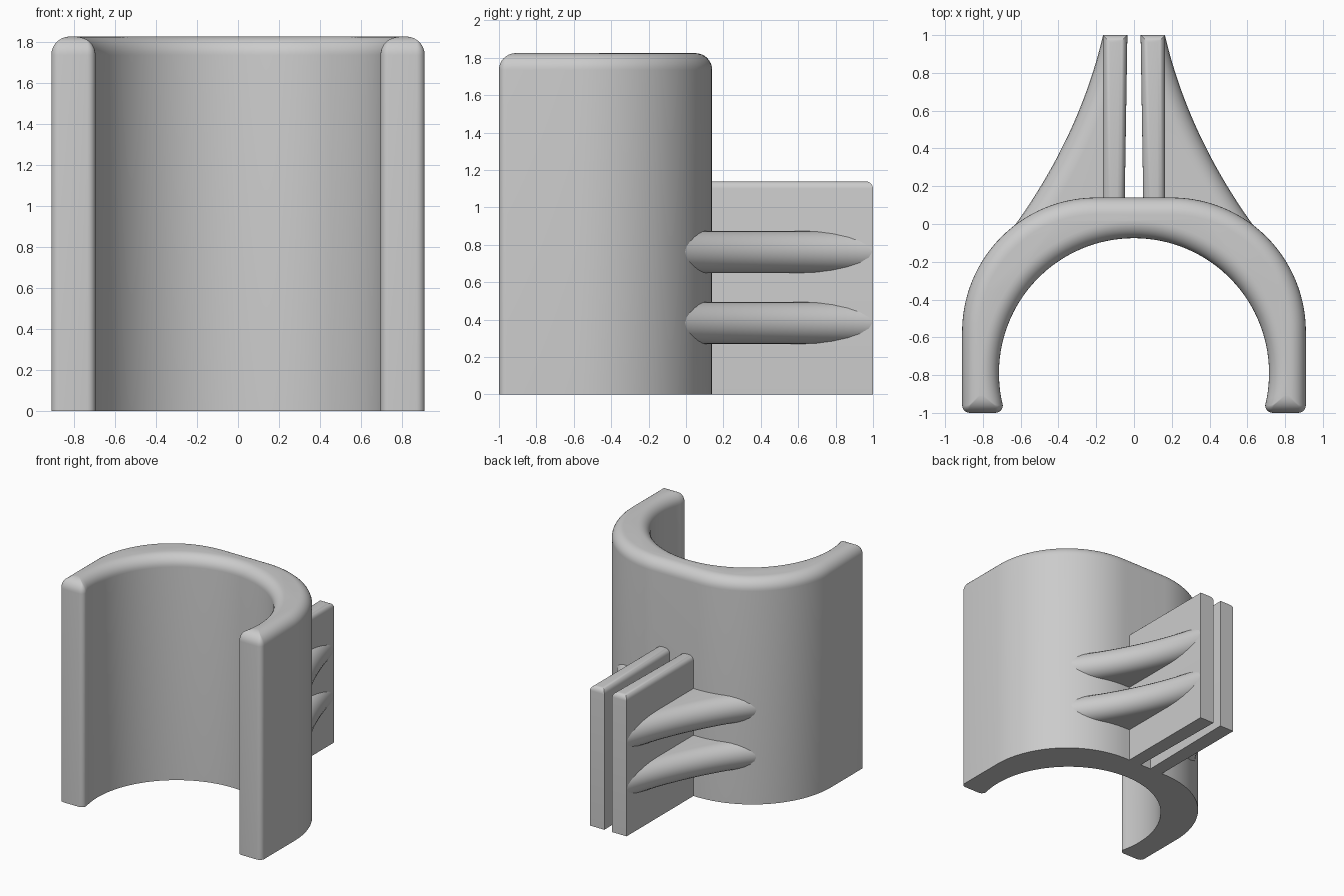
import bpy
import bmesh
from math import sin, cos, pi, sqrt, atan2
from mathutils import Vector

if "Cube" in bpy.data.objects:
    bpy.data.objects.remove(bpy.data.objects["Cube"])

grey = bpy.data.materials.new("plain grey")
grey.use_nodes = True
GREY = (0.6, 0.6, 0.6, 1)
grey.diffuse_color = GREY
grey.node_tree.nodes["Principled BSDF"].inputs["Base Color"].default_value = GREY


def finish(bm, name):
    bmesh.ops.recalc_face_normals(bm, faces=bm.faces)
    mesh = bpy.data.meshes.new(name)
    bm.to_mesh(mesh)
    bm.free()
    obj = bpy.data.objects.new(name, mesh)
    bpy.context.collection.objects.link(obj)
    mesh.materials.append(grey)
    bpy.ops.object.select_all(action='DESELECT')
    obj.select_set(True)
    bpy.context.view_layer.objects.active = obj
    bpy.ops.object.shade_smooth_by_angle(angle=pi / 6)
    return obj


def loft(rings, name):
    """Join closed rings of points into a capped solid."""
    bm = bmesh.new()
    loops = [[bm.verts.new(p) for p in ring] for ring in rings]
    for a, b in zip(loops, loops[1:]):
        for i in range(len(a)):
            j = (i + 1) % len(a)
            bm.faces.new((a[i], a[j], b[j], b[i]))
    bm.faces.new(loops[0])
    bm.faces.new(loops[-1])
    return finish(bm, name)


def arc(cx, cy, r, start, end, steps):
    angles = [start + (end - start) * i / steps for i in range(steps + 1)]
    return [(cx + r * cos(a), cy + r * sin(a)) for a in angles]


# Clip body: C-shaped outline, shrunk by d towards its centreline
BORE_Y = -0.79


def clip_outline(d):
    corner = max(0.04 - d, 0.004)
    bore = 0.715 + d
    y = -1 + d + corner
    x = sqrt(bore ** 2 - (y - BORE_Y) ** 2)
    half = arc(0.2, -0.57, 0.71 - d, pi / 2, 0, 28)
    half += arc(0.91 - d - corner, y, corner, 0, -pi / 2, 5)
    half += arc(x + corner, y, corner, -pi / 2, -pi, 5)
    half += arc(0, BORE_Y, bore, atan2(y - BORE_Y, x), pi / 2, 36)[1:]
    return half + [(-px, py) for px, py in reversed(half[:-1])]


HEIGHT, ROUND = 1.825, 0.09
rings = [[(x, y, 0) for x, y in clip_outline(0)]]
for i in range(9):
    t = pi / 2 * i / 8
    z = HEIGHT - ROUND + ROUND * sin(t)
    rings.append([(x, y, z) for x, y in clip_outline(ROUND * (1 - cos(t)))])
loft(rings, "clip_body")


# Rear plates: slightly converging slabs with rounded top edges
def plate(side, name):
    bm = bmesh.new()
    foot = [(0.05, 0.07), (0.165, 0.07), (0.165, 1), (0.035, 1)]
    low = [bm.verts.new((side * x, y, 0)) for x, y in foot]
    face = bm.faces.new(low)
    top = bmesh.ops.extrude_face_region(bm, geom=[face])["geom"]
    verts = [v for v in top if isinstance(v, bmesh.types.BMVert)]
    bmesh.ops.translate(bm, verts=verts, vec=(0, 0, 1.14))
    edges = [e for e in bm.edges if all(v.co.z > 1 for v in e.verts)]
    bmesh.ops.recalc_face_normals(bm, faces=bm.faces)
    bmesh.ops.bevel(bm, geom=edges, offset=0.04, segments=5,
                    profile=0.5, affect='EDGES')
    finish(bm, name)


# Gusset ribs: half-round edge swept along a concave curve
RIB = 0.1125


def rib(side, zc, name):
    a, b, c = Vector((0.165, 0.995)), Vector((0.3, 0.42)), Vector((0.7, -0.1))
    rings = []
    for i in range(25):
        t = i / 24
        p = a * (1 - t) ** 2 + b * 2 * t * (1 - t) + c * t * t
        tangent = ((b - a) * (1 - t) + (c - b) * t).normalized()
        inward = Vector((tangent.y, -tangent.x))
        ring = []
        for k in range(13):
            u = -pi / 2 + pi * k / 12
            q = p + inward * RIB * (1 - cos(u))
            ring.append((side * q.x, q.y, zc + RIB * sin(u)))
        root = max(p.y, 0.05)
        ring += [(side * 0.08, root, zc + RIB), (side * 0.08, root, zc - RIB)]
        rings.append(ring)
    loft(rings, name)


for side, label in ((1, "left"), (-1, "right")):
    plate(side, label + "_plate")
    rib(side, 0.3825, label + "_lower_rib")
    rib(side, 0.7625, label + "_upper_rib")
